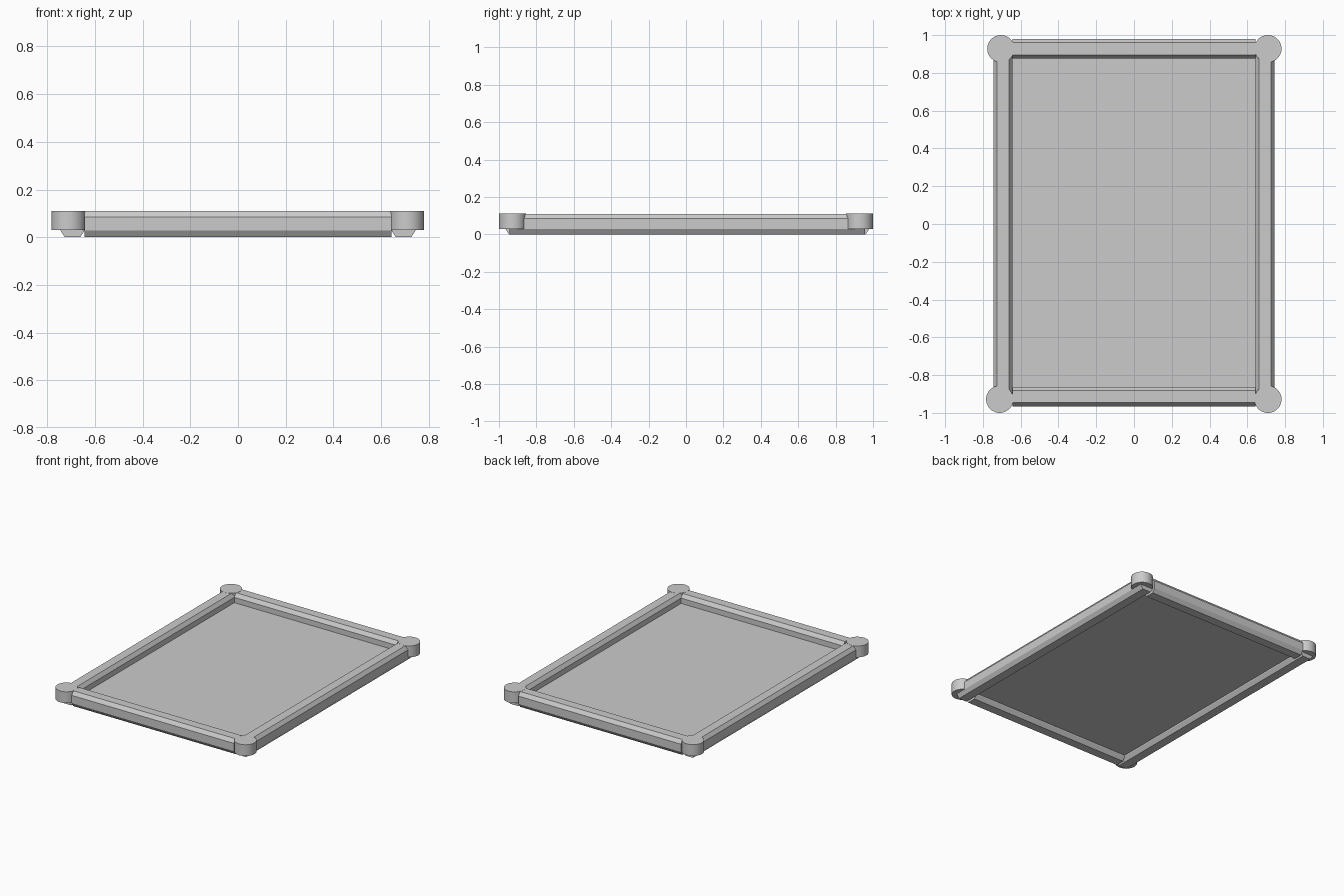
import bpy, bmesh
from mathutils import Vector

if "Cube" in bpy.data.objects:
    bpy.data.objects.remove(bpy.data.objects["Cube"])

# Octagonal rail cross-section: (offset across the rail, height)
PROFILE = [(-0.032, 0), (0.032, 0), (0.051, 0.028), (0.051, 0.084),
           (0.032, 0.11), (-0.032, 0.11), (-0.051, 0.084), (-0.051, 0.028)]


def finish(bm, name):
    bmesh.ops.recalc_face_normals(bm, faces=bm.faces)
    mesh = bpy.data.meshes.new(name)
    bm.to_mesh(mesh)
    bm.free()
    obj = bpy.data.objects.new(name, mesh)
    bpy.context.collection.objects.link(obj)
    return obj


def rail(name, centre, start, end, along_x):
    bm = bmesh.new()
    rings = []
    for t in (start, end):
        ring = []
        for o, z in PROFILE:
            co = (t, centre + o, z) if along_x else (centre + o, t, z)
            ring.append(bm.verts.new(Vector(co)))
        rings.append(ring)
        bm.faces.new(ring)
    n = len(PROFILE)
    for i in range(n):
        j = (i + 1) % n
        bm.faces.new((rings[0][i], rings[0][j], rings[1][j], rings[1][i]))
    return finish(bm, name)


# Short rails fit between the long side rails
rail("front_rail", -0.914, -0.644, 0.644, True)
rail("back_rail", 0.928, -0.644, 0.644, True)
rail("left_rail", -0.694, -0.945, 0.958, False)
rail("right_rail", 0.694, -0.945, 0.958, False)

# Round corner caps, raised above the underside
corners = {"front_left": (-0.711, -0.928), "front_right": (0.709, -0.928),
           "back_left": (-0.705, 0.928), "back_right": (0.709, 0.928)}
for label, (x, y) in corners.items():
    bpy.ops.mesh.primitive_cylinder_add(vertices=48, radius=0.072, depth=0.081,
                                        location=(x, y, 0.0705))
    cap = bpy.context.object
    cap.name = label + "_corner_cap"
    bpy.ops.object.shade_smooth_by_angle()

# Thin recessed panel inside the frame
bpy.ops.mesh.primitive_cube_add(size=1, location=(0, 0.006, 0.041))
panel = bpy.context.object
panel.name = "panel"
panel.scale = (1.31, 1.77, 0.01)
